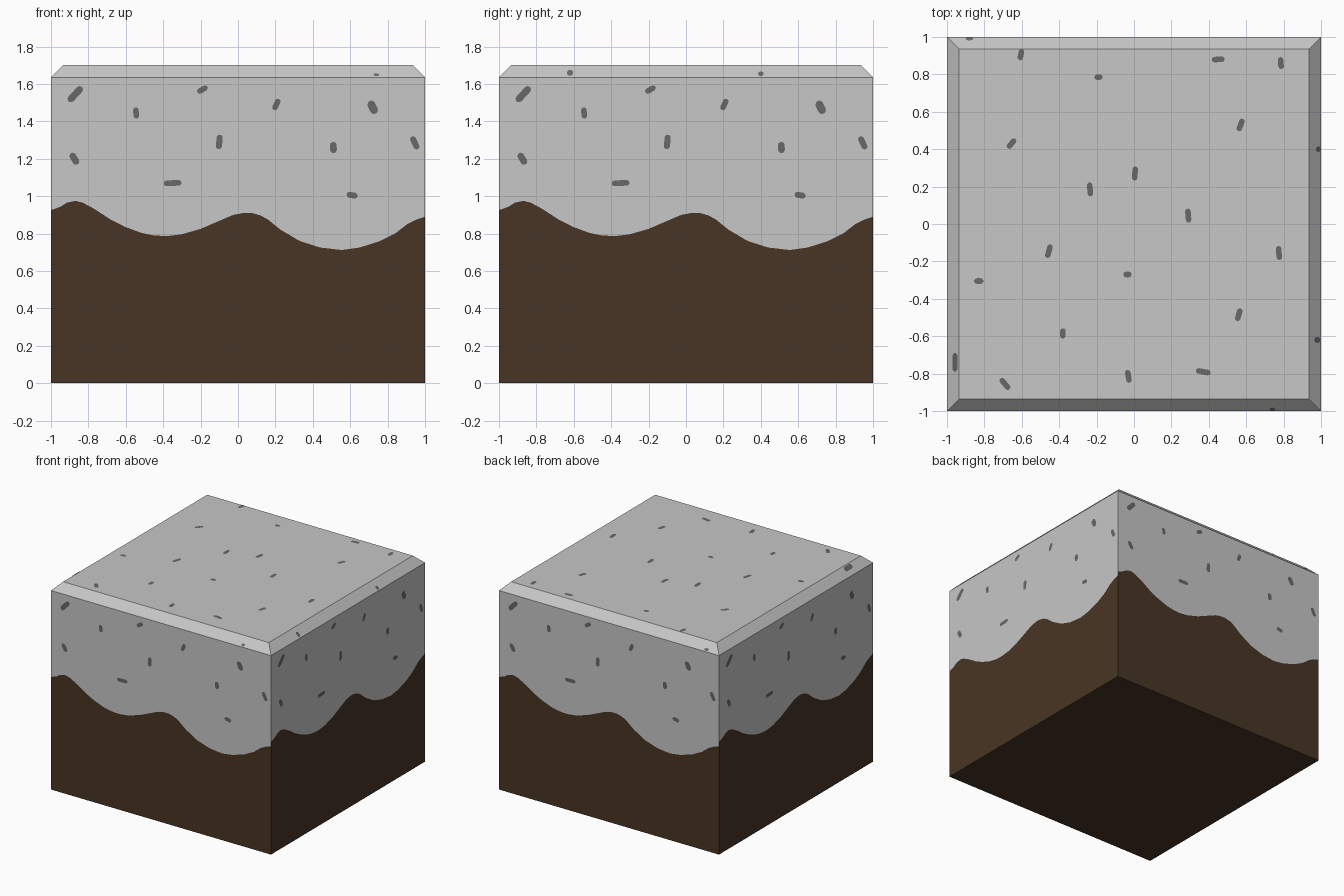
import bpy, bmesh, math
from mathutils import Vector, Matrix

if "Cube" in bpy.data.objects:
    bpy.data.objects.remove(bpy.data.objects["Cube"])

H, C = 1.70, 0.065          # block height, top chamfer
EDGE = H - C


def material(name, rgb):
    m = bpy.data.materials.new(name)
    m.diffuse_color = (*rgb, 1)
    m.use_nodes = True
    m.node_tree.nodes["Principled BSDF"].inputs["Base Color"].default_value = m.diffuse_color
    return m


STONE = material("light grey", (0.57, 0.57, 0.57))
SOIL = material("dark brown soil", (0.065, 0.036, 0.018))
FLECK = material("dark grey fleck", (0.14, 0.14, 0.14))


def make_object(name, bm, mat):
    me = bpy.data.meshes.new(name)
    bm.to_mesh(me)
    bm.free()
    me.materials.append(mat)
    ob = bpy.data.objects.new(name, me)
    bpy.context.collection.objects.link(ob)
    return ob


def face(bm, pts):
    return bm.faces.new([bm.verts.new(p) for p in pts])


# Wavy soil line, the same on all four sides: (across, height)
wave = [(-1, .925), (-.95, .943), (-.915, .965), (-.87, .975), (-.83, .965),
        (-.765, .93), (-.685, .877), (-.605, .836), (-.515, .803), (-.45, .79),
        (-.38, .786), (-.3, .796), (-.2, .825), (-.095, .87), (-.025, .90),
        (.03, .91), (.075, .91), (.12, .897), (.16, .875), (.225, .822),
        (.33, .76), (.44, .725), (.555, .712), (.65, .725), (.76, .76),
        (.84, .80), (.905, .85), (.95, .873), (1, .89)]

sides = [Matrix.Rotation(k * math.pi / 2, 3, 'Z') for k in range(4)]

# Soil below and stone above the wave, with chamfered top rim
soil, stone = bmesh.new(), bmesh.new()
t = 1 - C
for r in sides:
    def P(u, z, out=1):
        return r @ Vector((u, -out, z))
    for (a, za), (b, zb) in zip(wave, wave[1:]):
        face(soil, [P(a, 0), P(b, 0), P(b, zb), P(a, za)])
        face(stone, [P(a, za), P(b, zb), P(b, EDGE), P(a, EDGE)])
    face(stone, [P(-1, EDGE), P(1, EDGE), P(t, H, t), P(-t, H, t)])
face(stone, [(-t, -t, H), (t, -t, H), (t, t, H), (-t, t, H)])
face(soil, [(-1, 1, 0), (1, 1, 0), (1, -1, 0), (-1, -1, 0)])
for bm in (soil, stone):
    bmesh.ops.remove_doubles(bm, verts=bm.verts, dist=1e-5)
make_object("soil_base", soil, SOIL)
make_object("stone_cap", stone, STONE)


# Flecks: thin rounded plates lying on a face
def fleck(bm, origin, u, v, length, width, deg):
    n = u.cross(v).normalized() * 0.003
    ca, sa = math.cos(math.radians(deg)), math.sin(math.radians(deg))
    rad, half = width / 2, (length - width) / 2
    pts = []
    for i in range(12):
        th = -math.pi / 2 + math.pi * (i % 6) / 5 + (math.pi if i > 5 else 0)
        x = rad * math.cos(th) + (half if i < 6 else -half)
        y = rad * math.sin(th)
        pts.append(origin + n + u * (x * ca - y * sa) + v * (x * sa + y * ca))
    face(bm, pts)


# across, height, length, width, angle
side_flecks = [(-.87, 1.545, .105, .037, 47), (-.545, 1.445, .06, .03, 95),
               (-.19, 1.57, .062, .03, 30), (.205, 1.49, .065, .03, 65),
               (.72, 1.475, .075, .043, 115), (-.875, 1.2, .07, .036, 120),
               (-.1, 1.29, .078, .033, 85), (.51, 1.26, .06, .036, 92),
               (.945, 1.285, .075, .032, 115), (-.35, 1.07, .095, .03, 2),
               (.61, 1.005, .06, .032, -10)]
bm = bmesh.new()
X, Y, Z = Vector((1, 0, 0)), Vector((0, 1, 0)), Vector((0, 0, 1))
for r in sides:
    for u, z, l, w, a in side_flecks:
        fleck(bm, r @ Vector((u, -1, z)), r @ X, Z, l, w, a)
make_object("side_flecks", bm, FLECK)

# x, y, length, angle
top_flecks = [(-.605, .905, .06, 80), (-.19, .785, .045, 0), (.45, .88, .07, 3),
              (.785, .86, .065, 95), (.57, .53, .07, 70), (-.655, .43, .065, 50),
              (-.235, .185, .075, 95), (.005, .27, .075, 85), (.29, .045, .075, 95),
              (-.455, -.145, .075, 75), (.775, -.155, .075, 95), (-.83, -.305, .05, 0),
              (-.035, -.27, .045, 0), (.56, -.485, .07, 75), (-.38, -.585, .055, 90),
              (-.69, -.855, .075, -50), (-.03, -.815, .07, 100), (.37, -.79, .08, -10)]
bm = bmesh.new()
for x, y, l, a in top_flecks:
    fleck(bm, Vector((x, y, H)), X, Y, l, .03, a)
make_object("top_flecks", bm, FLECK)

# Rim flecks: side number, across, rise above lower rim edge, length, width, angle
rim_flecks = [(0, .74, .012, .03, .022, 0), (1, -.62, .022, .045, .03, 90),
              (1, .4, .017, .035, .03, 90), (2, .88, .012, .04, .022, 0),
              (3, .74, .045, .1, .04, 0)]
bm = bmesh.new()
for k, u, d, l, w, a in rim_flecks:
    r = sides[k]
    slope = r @ Vector((0, 1, 1)).normalized()
    fleck(bm, r @ Vector((u, -1 + d, EDGE + d)), r @ X, slope, l, w, a)
make_object("rim_flecks", bm, FLECK)
